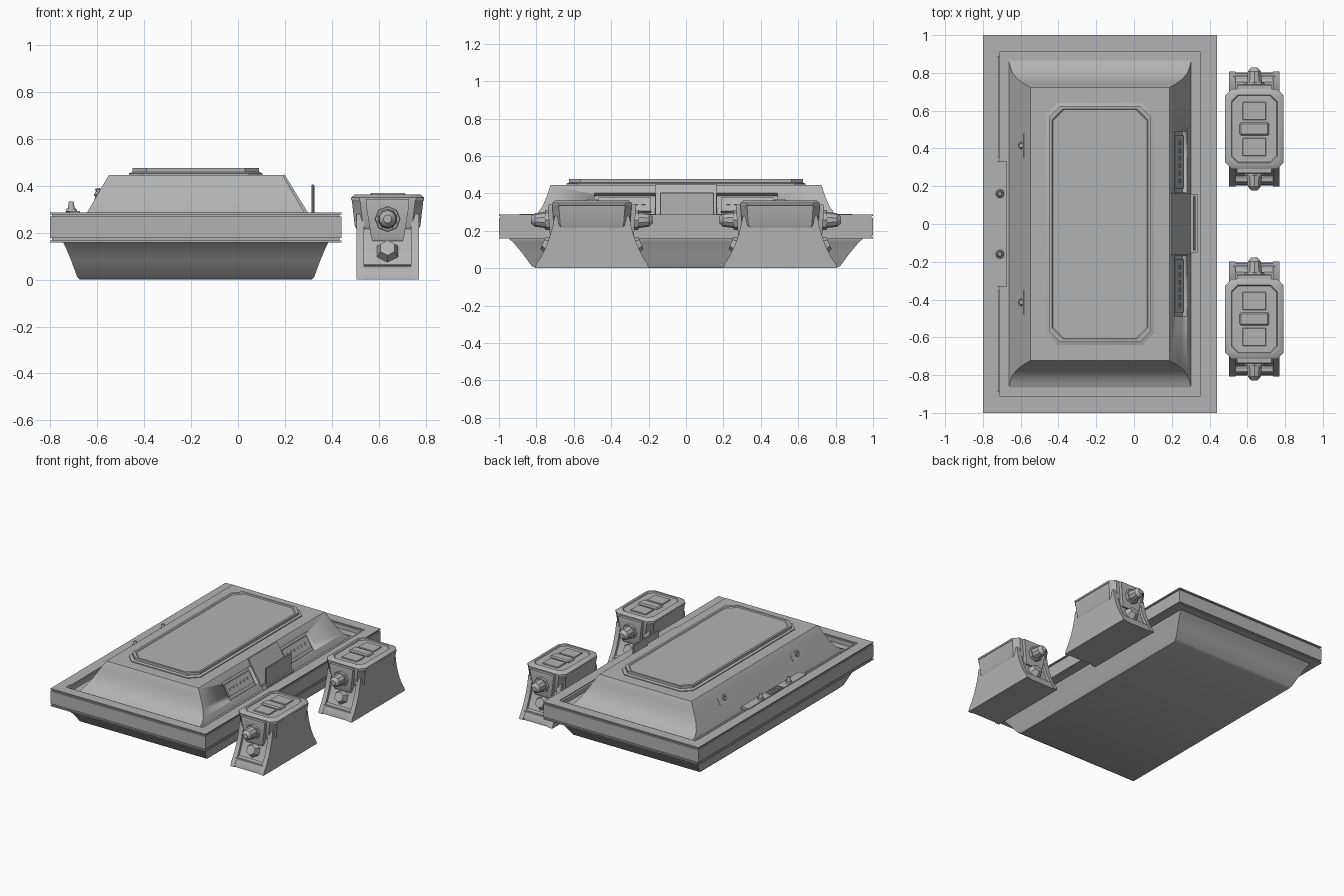
import bpy, bmesh, math
from mathutils import Vector, Matrix

cube = bpy.data.objects.get("Cube")
if cube:
    bpy.data.objects.remove(cube, do_unlink=True)

GREY = (0.45, 0.45, 0.45, 1)
grey = bpy.data.materials.new("plain_grey")
grey.use_nodes = True
grey.diffuse_color = GREY
grey.node_tree.nodes["Principled BSDF"].inputs["Base Color"].default_value = GREY


def finish(name, bm):
    """Turn a bmesh into a shaded, coloured object."""
    bmesh.ops.recalc_face_normals(bm, faces=bm.faces)
    me = bpy.data.meshes.new(name)
    bm.to_mesh(me)
    bm.free()
    ob = bpy.data.objects.new(name, me)
    bpy.context.collection.objects.link(ob)
    me.materials.append(grey)
    bpy.ops.object.select_all(action="DESELECT")
    ob.select_set(True)
    bpy.context.view_layer.objects.active = ob
    bpy.ops.object.shade_smooth_by_angle(angle=math.radians(30))
    return ob


def outline(hx, hy, c):
    """Rectangle, or octagon when the corner cut c is above zero."""
    if c == 0:
        return [(-hx, -hy), (hx, -hy), (hx, hy), (-hx, hy)]
    return [(-hx + c, -hy), (hx - c, -hy), (hx, -hy + c), (hx, hy - c),
            (hx - c, hy), (-hx + c, hy), (-hx, hy - c), (-hx, -hy + c)]


def loft(name, cx, cy, rings, cut=0):
    """Stack of (half x, half y, z) outlines, capped at both ends."""
    bm = bmesh.new()
    loops = [[bm.verts.new((cx + x, cy + y, z)) for x, y in outline(hx, hy, cut)]
             for hx, hy, z in rings]
    for a, b in zip(loops, loops[1:]):
        for i in range(len(a)):
            j = (i + 1) % len(a)
            bm.faces.new((a[i], a[j], b[j], b[i]))
    bm.faces.new(loops[0])
    bm.faces.new(loops[-1])
    return finish(name, bm)


def box(name, centre, size, tilt=0, bevel=0):
    """Box tilted about the y axis."""
    bm = bmesh.new()
    bmesh.ops.create_cube(bm, size=1)
    bmesh.ops.scale(bm, vec=size, verts=bm.verts)
    if bevel:
        bmesh.ops.bevel(bm, geom=bm.edges[:], offset=bevel, segments=1, affect="EDGES")
    bm.transform(Matrix.Translation(centre) @ Matrix.Rotation(tilt, 4, "Y"))
    return finish(name, bm)


def cone(name, start, end, r1, r2, sides):
    """Tapered rod between two points."""
    a, b = Vector(start), Vector(end)
    bm = bmesh.new()
    bmesh.ops.create_cone(bm, cap_ends=True, segments=sides, radius1=r1, radius2=r2,
                          depth=(b - a).length)
    bm.transform(Matrix.Translation((a + b) / 2)
                 @ (b - a).to_track_quat("Z", "Y").to_matrix().to_4x4())
    return finish(name, bm)


def prism(name, x0, x1, cy, half):
    """Symmetric side profile of (half y, z) points, extruded along x."""
    pts = [(y, z) for y, z in half] + [(-y, z) for y, z in reversed(half)]
    bm = bmesh.new()
    face = bm.faces.new([bm.verts.new((x0, cy + y, z)) for y, z in pts])
    moved = bmesh.ops.extrude_face_region(bm, geom=[face])["geom"]
    bmesh.ops.translate(bm, vec=(x1 - x0, 0, 0),
                        verts=[v for v in moved if isinstance(v, bmesh.types.BMVert)])
    return finish(name, bm)


def carve(target, cutter):
    """Subtract the cutter and discard it."""
    mod = target.modifiers.new("carve", "BOOLEAN")
    mod.operation = "DIFFERENCE"
    mod.solver = "EXACT"
    mod.object = cutter
    cutter.hide_render = True
    bpy.ops.object.select_all(action="DESELECT")
    target.select_set(True)
    bpy.context.view_layer.objects.active = target
    bpy.ops.object.modifier_apply(modifier=mod.name)
    bpy.data.objects.remove(cutter, do_unlink=True)


# Table: sloped base and grooved rim with a sunken deck
CX = -0.18
loft("table_base", CX, 0, [(.495, .80, 0), (.505, .825, .012), (.53, .875, .08),
                           (.555, .925, .14), (.565, .95, .16), (.565, .95, .17)])
loft("table_rim", CX, 0, [
    (.60, .98, .158), (.62, 1, .158), (.62, 1, .166), (.612, .992, .166), (.612, .992, .176),
    (.62, 1, .176), (.62, 1, .268), (.612, .992, .268), (.612, .992, .278), (.62, 1, .278),
    (.62, 1, .286), (.545, .925, .286), (.545, .925, .28), (.53, .913, .28), (.53, .913, .25)])

# Raised console body with flared ends
body = loft("console_body", CX, 0, [(.485, .868, .245), (.482, .866, .25), (.476, .835, .262),
                                    (.463, .80, .285), (.437, .768, .33),
                                    (.402, .742, .39), (.372, .726, .442), (.368, .722, .446)])
SLOPE = math.atan2(.155, .095) - math.pi / 2
nx, nz = math.cos(SLOPE), -math.sin(SLOPE)
for s in (-1, 1):
    carve(body, box("panel_cutter", (.245, s * .328, .345), (.05, .322, .128), SLOPE))

# Screen on top
loft("screen_frame", CX, 0, [(.285, .64, .44), (.285, .64, .452), (.27, .625, .458),
                             (.27, .625, .476), (.255, .61, .476), (.25, .605, .470)], .06)

# Sunken side panels, seen from the stools
for s, side in ((-1, "right"), (1, "left")):
    box(f"{side}_control_panel", (.2325, s * .328, .338), (.02, .28, .085), SLOPE)
    for k in range(6):
        box(f"{side}_panel_key", (.2325 + nx * .012, s * .328 + (k - 2.5) * .04, .338 + nz * .012),
            (.006, .022, .014), SLOPE)

# Middle plate and standing display
box("middle_plate", (.244, 0, .359), (.014, .326, .20), SLOPE)
box("standing_display", (.319, .005, .34), (.012, .29, .13), 0, .004)
box("display_foot", (.318, .005, .265), (.036, .31, .035))

# Far edge strip with knobs and keypad
box("edge_strip", (-.703, 0, .282), (.06, .66, .02))
box("edge_keypad", (-.708, 0, .294), (.045, .135, .008))
for r in range(2):
    for k in range(5):
        box("keypad_key", (-.716 + r * .018, (k - 2) * .025, .299), (.009, .012, .006))
for s in (-1, 1):
    cone("edge_knob_base", (-.71, s * .16, .288), (-.71, s * .16, .302), .024, .02, 12)
    cone("edge_knob", (-.71, s * .16, .30), (-.71, s * .16, .333), .015, .01, 12)
    box("edge_rail", (-.722, s * .62, .286), (.012, .54, .006))

    # Switches on the far slope
    box("switch_plate", (-.593, s * .415, .362), (.012, .13, .055), -SLOPE)
    cone("switch_boss", (-.59, s * .415, .364), (-.606, s * .415, .373), .02, .017, 10)
    cone("switch_lever", (-.595, s * .415, .367), (-.598, s * .415, .388), .008, .011, 8)

# Two stools
SX = .637
SIDE = [(.305, 0), (.298, .022), (.27, .065), (.245, .115), (.225, .17), (.208, .23), (.20, .28)]
CORE = [(.285, 0), (.28, .055), (.25, .065), (.225, .115), (.205, .17), (.19, .23), (.185, .28)]
for cy, tag in ((-.503, "front"), (.503, "rear")):
    prism(f"{tag}_stool_core", SX - .11, SX + .11, cy, CORE)
    for s in (-1, 1):
        prism(f"{tag}_stool_side", SX + s * .10, SX + s * .133, cy, SIDE)
    loft(f"{tag}_stool_foot", SX, cy, [(.12, .298, 0), (.12, .296, .02), (.105, .272, .06)])
    seat = loft(f"{tag}_stool_seat", SX, cy, [
        (.132, .195, .215), (.14, .204, .23), (.152, .212, .335), (.155, .212, .338),
        (.155, .212, .35), (.138, .195, .363), (.122, .18, .363), (.118, .176, .356)], .035)
    # Cushion details on the seat top
    box(f"{tag}_seat_bar", (SX, cy, .359), (.155, .07, .02), 0, .008)
    for s in (-1, 1):
        box(f"{tag}_seat_pad", (SX, cy + s * .095, .357), (.125, .095, .012), 0, .003)
        # End housing with round knob above and hexagonal lamp below
        loft(f"{tag}_stool_housing", SX, cy + s * .12, [(.065, .10, .165), (.07, .105, .18),
                                                        (.092, .115, .32), (.092, .112, .342)])
        y = cy + s * .22
        cone(f"{tag}_knob_collar", (SX, y, .258), (SX, y + s * .03, .258), .055, .052, 8)
        cone(f"{tag}_knob", (SX, y + s * .02, .258), (SX, y + s * .085, .258), .044, .036, 10)
        cone(f"{tag}_knob_tip", (SX, y + s * .085, .258), (SX, y + s * .105, .258), .036, .018, 10)
        cone(f"{tag}_lamp", (SX, cy + s * .19, .105), (SX, cy + s * .262, .135), .066, .035, 6)
